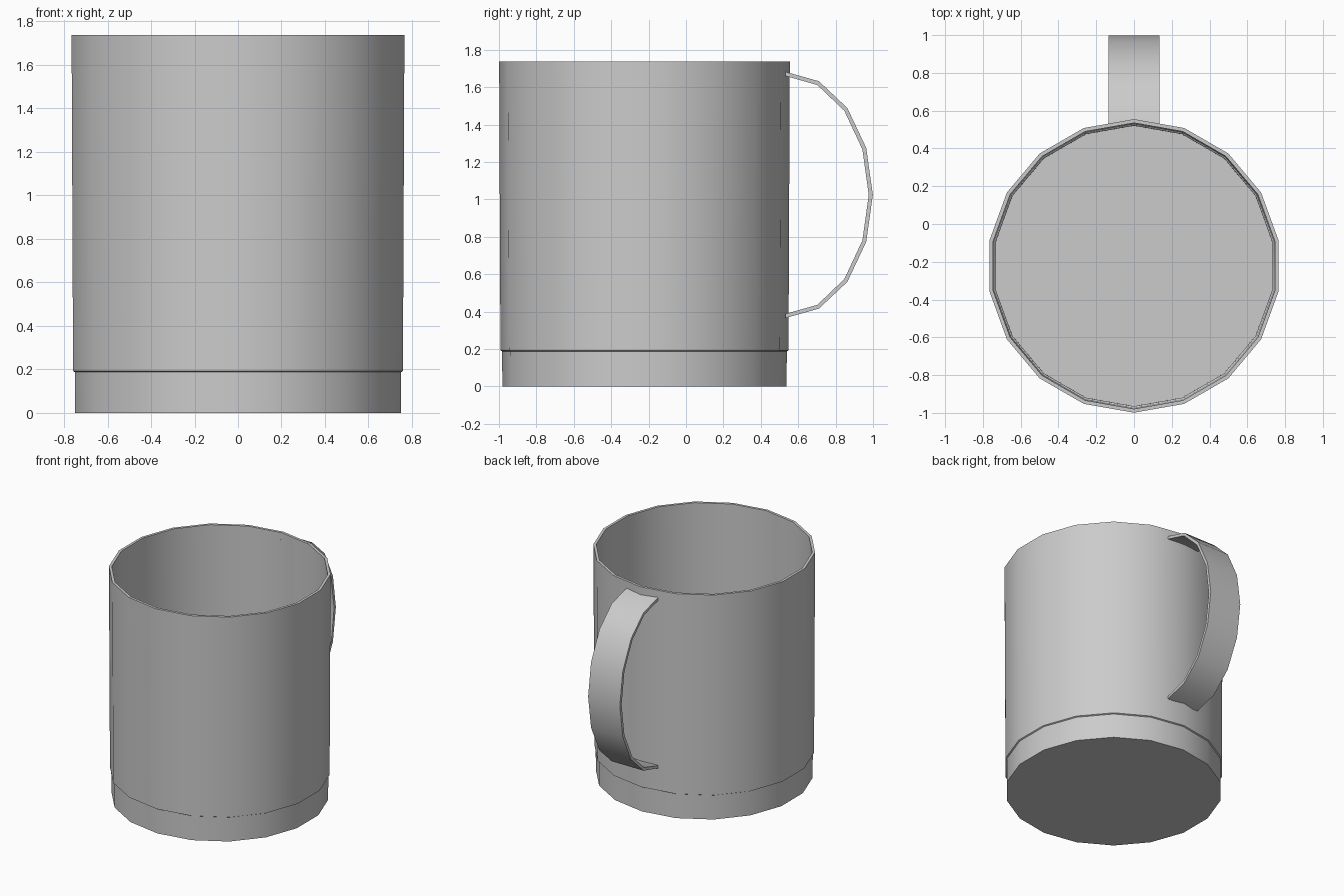
import bpy, bmesh
from math import sin, cos, pi, radians

if "Cube" in bpy.data.objects:
    bpy.data.objects.remove(bpy.data.objects["Cube"], do_unlink=True)

grey = bpy.data.materials.new("plain_grey")
grey.use_nodes = True
grey.diffuse_color = (0.6, 0.6, 0.6, 1)
grey.node_tree.nodes["Principled BSDF"].inputs["Base Color"].default_value = (0.6, 0.6, 0.6, 1)

SIDES = 18
CUP_Y = -0.222


def finish(name, bm):
    """Turn a bmesh into a smooth-shaded object with sharp creases."""
    bmesh.ops.recalc_face_normals(bm, faces=bm.faces)
    mesh = bpy.data.meshes.new(name)
    bm.to_mesh(mesh)
    bm.free()
    mesh.materials.append(grey)
    obj = bpy.data.objects.new(name, mesh)
    bpy.context.collection.objects.link(obj)
    bpy.ops.object.select_all(action='DESELECT')
    obj.select_set(True)
    bpy.context.view_layer.objects.active = obj
    bpy.ops.object.shade_smooth_by_angle(angle=radians(30))
    return obj


def bridge(bm, a, b):
    """Join two closed loops of vertices with quads."""
    for i in range(len(a)):
        j = (i + 1) % len(a)
        bm.faces.new((a[i], a[j], b[j], b[i]))


# Cup: stepped foot, slightly flared wall, thin rim and hollow inside
profile = [(0.76, 0), (0.761, 0.187), (0.77, 0.192), (0.777, 1.737),
           (0.757, 1.737), (0.75, 0.205), (0.743, 0.2), (0.742, 0.02)]
bm = bmesh.new()
rings = []
for r, z in profile:
    angles = [pi / 2 + 2 * pi * i / SIDES for i in range(SIDES)]
    rings.append([bm.verts.new((r * cos(a), CUP_Y + r * sin(a), z)) for a in angles])
for lower, upper in zip(rings, rings[1:]):
    bridge(bm, lower, upper)
bm.faces.new(rings[0])
bm.faces.new(rings[-1])
finish("cup", bm)

# Handle: flat band bent along half an ellipse
HALF_WIDTH, THICK, STEPS = 0.135, 0.022, 8
bm = bmesh.new()
sections = []
for i in range(STEPS + 1):
    t = pi / 2 - pi * i / STEPS
    section = []
    for x, off in ((-1, -1), (1, -1), (1, 1), (-1, 1)):
        d = off * THICK / 2
        y = 0.532 + (0.456 + d) * cos(t)
        z = 1.024 + (0.647 + d) * sin(t)
        section.append(bm.verts.new((x * HALF_WIDTH, y, z)))
    sections.append(section)
for a, b in zip(sections, sections[1:]):
    bridge(bm, a, b)
bm.faces.new(sections[0])
bm.faces.new(sections[-1])
finish("handle", bm)
